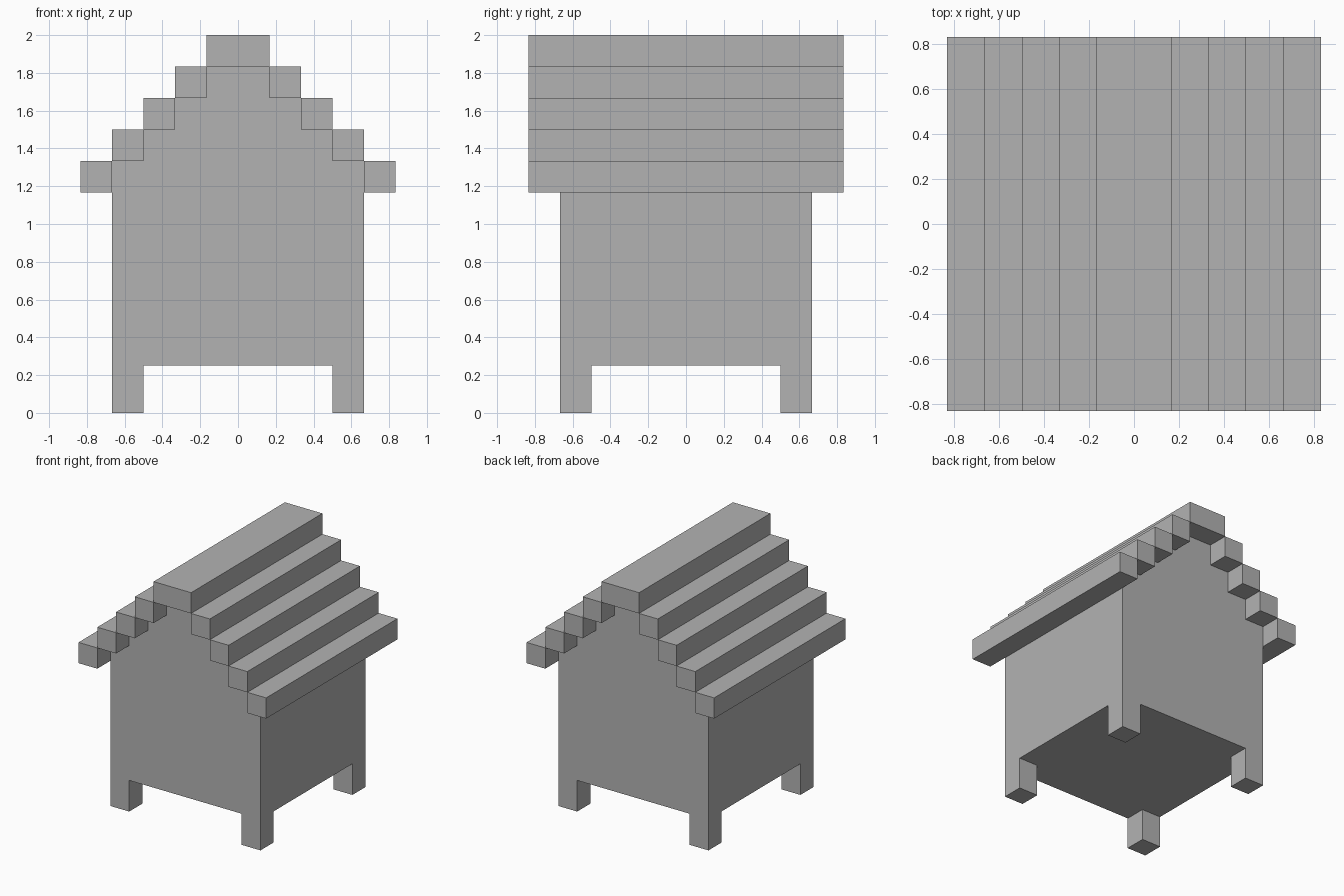
import bpy
import bmesh
from mathutils import Matrix, Vector

if "Cube" in bpy.data.objects:
    bpy.data.objects.remove(bpy.data.objects["Cube"], do_unlink=True)

U = 1 / 6            # block size
FLOOR = 0.25         # underside of the body
EAVE = 7 * U         # underside of the lowest roof block

grey = bpy.data.materials.new("plain grey")
grey.use_nodes = True
colour = (0.45, 0.45, 0.45, 1)
grey.diffuse_color = colour
grey.node_tree.nodes["Principled BSDF"].inputs["Base Color"].default_value = colour


def finish(name, bm):
    bmesh.ops.recalc_face_normals(bm, faces=bm.faces)
    mesh = bpy.data.meshes.new(name)
    bm.to_mesh(mesh)
    bm.free()
    mesh.materials.append(grey)
    obj = bpy.data.objects.new(name, mesh)
    bpy.context.collection.objects.link(obj)
    return obj


def box(name, low, high):
    low, high = Vector(low), Vector(high)
    bm = bmesh.new()
    place = Matrix.Translation((low + high) / 2) @ Matrix.Diagonal((high - low).to_4d())
    bmesh.ops.create_cube(bm, size=1, matrix=place)
    return finish(name, bm)


# Body with stepped gables, extruded from front to back
right_side = [(4 * U, FLOOR)]
for i in range(4):
    top = EAVE + (i + 1) * U
    right_side += [((4 - i) * U, top), ((3 - i) * U, top)]
outline = right_side + [(-x, z) for x, z in reversed(right_side)]
bm = bmesh.new()
front = bm.faces.new([bm.verts.new((x, -4 * U, z)) for x, z in outline])
sweep = bmesh.ops.extrude_face_region(bm, geom=[front], use_keep_orig=True)
moved = [v for v in sweep["geom"] if isinstance(v, bmesh.types.BMVert)]
bmesh.ops.translate(bm, verts=moved, vec=(0, 8 * U, 0))
finish("body", bm)

# Corner legs
for sx, side in ((1, "left"), (-1, "right")):
    for sy, end in ((1, "back"), (-1, "front")):
        xs = sorted((3 * U * sx, 4 * U * sx))
        ys = sorted((3 * U * sy, 4 * U * sy))
        box(f"{end}_{side}_leg", (xs[0], ys[0], 0), (xs[1], ys[1], FLOOR))

# Roof steps on both slopes, then the ridge
for sx, side in ((1, "left"), (-1, "right")):
    for i in range(4):
        xs = sorted(((4 - i) * U * sx, (5 - i) * U * sx))
        z = EAVE + i * U
        box(f"{side}_roof_step_{i + 1}", (xs[0], -5 * U, z), (xs[1], 5 * U, z + U))
box("roof_ridge", (-U, -5 * U, 2 - U), (U, 5 * U, 2))
